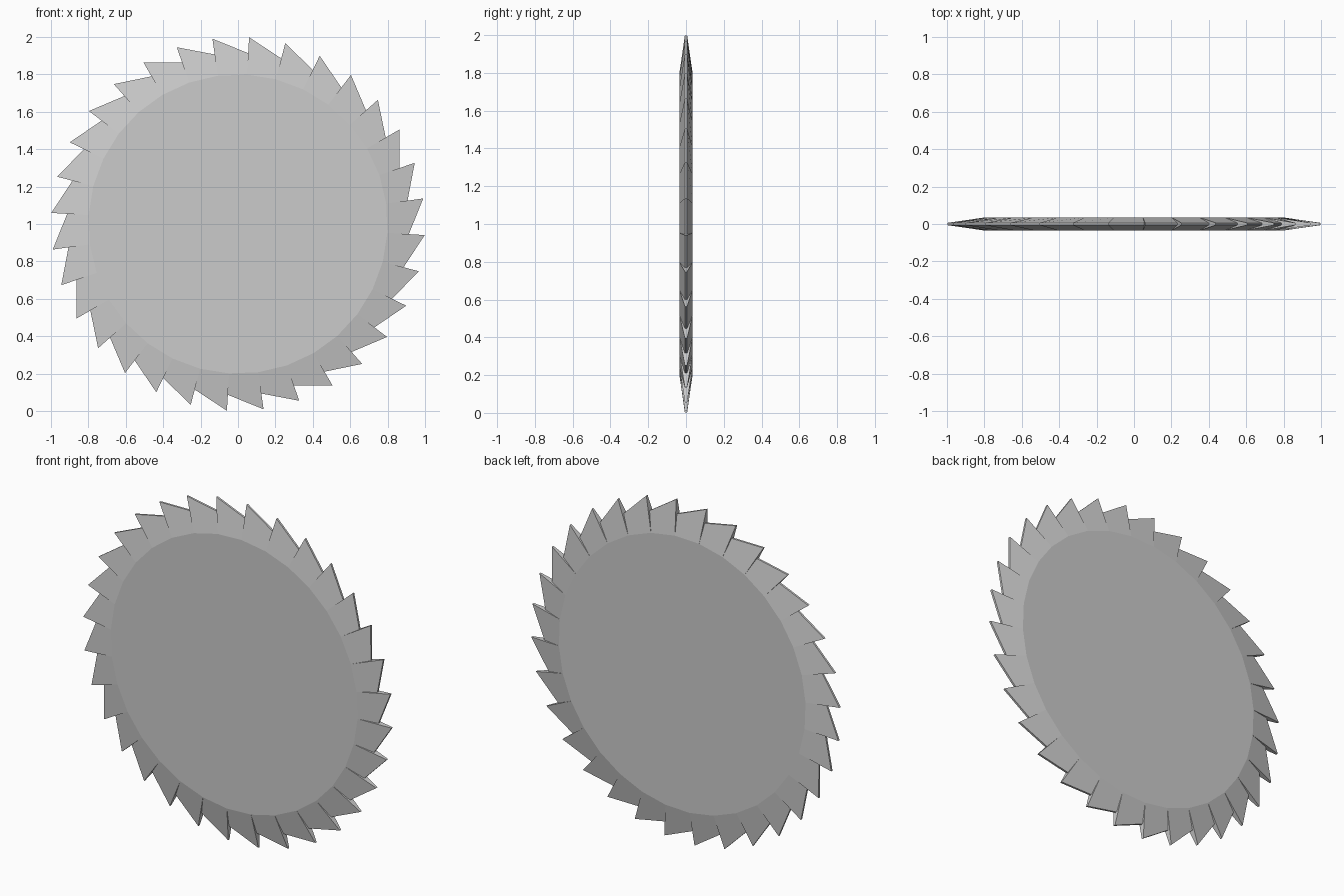
import bpy
import bmesh
from math import radians, cos, sin, pi

if "Cube" in bpy.data.objects:
    bpy.data.objects.remove(bpy.data.objects["Cube"])

TEETH = 32
STEP = 2 * pi / TEETH
START = radians(86.6)
R_BODY, R_TIP, R_HEEL = 0.80, 1.0, 0.915
HALF, EDGE = 0.035, 0.006      # half thickness of the plate and of the cutting edge


def polar(r, a, y):
    return (r * cos(a), y, 1 + r * sin(a))


def make_object(name, bm):
    bmesh.ops.recalc_face_normals(bm, faces=bm.faces[:])
    mesh = bpy.data.meshes.new(name)
    bm.to_mesh(mesh)
    bm.free()
    obj = bpy.data.objects.new(name, mesh)
    bpy.context.collection.objects.link(obj)
    return obj


# Flat round plate
bm = bmesh.new()
rings = [[bm.verts.new(polar(R_BODY, START - i * STEP, y)) for i in range(TEETH)]
         for y in (-HALF, HALF)]
for ring in rings:
    bm.faces.new(ring)
for i in range(TEETH):
    j = (i + 1) % TEETH
    bm.faces.new((rings[0][i], rings[0][j], rings[1][j], rings[1][i]))
make_object("blade_plate", bm)

# Ring of tapered teeth, tall at the leading side and lower at the heel
bm = bmesh.new()
for i in range(TEETH):
    lead = START - i * STEP
    heel = lead - STEP
    sections = []
    for a, r in ((lead, R_TIP), (heel, R_HEEL)):
        sections.append([bm.verts.new(p) for p in (
            polar(R_BODY, a, -HALF), polar(r, a, -EDGE),
            polar(r, a, EDGE), polar(R_BODY, a, HALF))])
    front, back = sections
    bm.faces.new(front)
    bm.faces.new(back)
    for k in range(4):
        n = (k + 1) % 4
        bm.faces.new((front[k], front[n], back[n], back[k]))
make_object("blade_teeth", bm)
